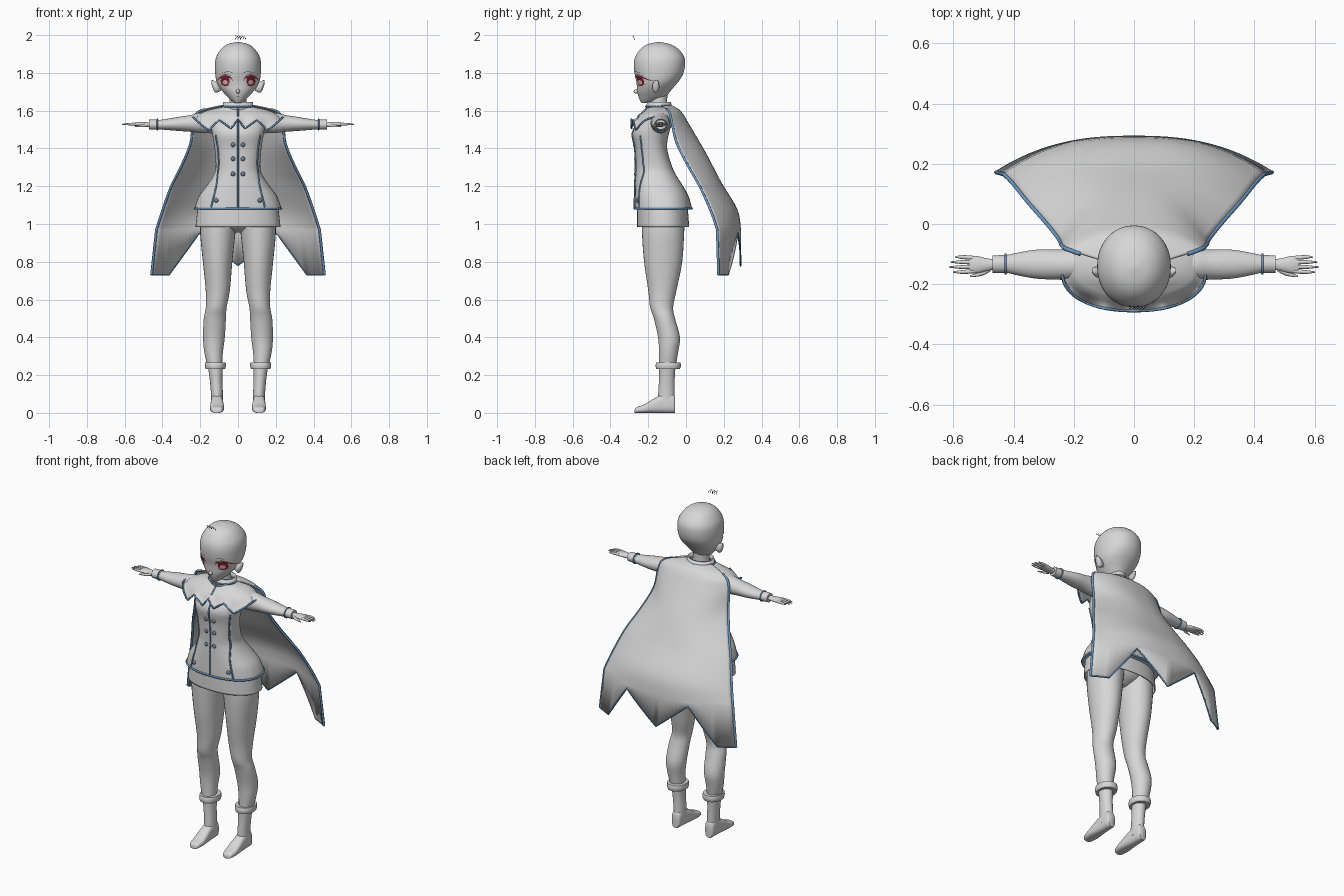
import bpy, bmesh, math
from mathutils import Vector, Matrix
from mathutils.bvhtree import BVHTree

cube = bpy.data.objects.get("Cube")
if cube:
    bpy.data.objects.remove(cube, do_unlink=True)


def material(name, rgb):
    m = bpy.data.materials.new(name)
    m.use_nodes = True
    m.diffuse_color = (*rgb, 1)
    m.node_tree.nodes["Principled BSDF"].inputs["Base Color"].default_value = (*rgb, 1)
    return m


GREY = material("light grey", (.68, .68, .68))
BLUE = material("trim blue", (.15, .32, .55))
SLATE = material("button slate", (.16, .22, .30))
DARK = material("dark line", (.05, .04, .045))
RED = material("eye red", (.20, .015, .03))
PINK = material("eye highlight", (.75, .45, .47))


def finish(name, bm, mat, mirror=False, thick=0):
    """Turn a bmesh into a smooth shaded object, return its surface tree."""
    tree = BVHTree.FromBMesh(bm)
    me = bpy.data.meshes.new(name)
    bm.to_mesh(me)
    bm.free()
    me.materials.append(mat)
    ob = bpy.data.objects.new(name, me)
    bpy.context.collection.objects.link(ob)
    bpy.ops.object.select_all(action='DESELECT')
    ob.select_set(True)
    bpy.context.view_layer.objects.active = ob
    bpy.ops.object.shade_smooth_by_angle(angle=math.radians(50))
    if mirror:
        ob.modifiers.new("Mirror", 'MIRROR')
    if thick:
        mod = ob.modifiers.new("Solidify", 'SOLIDIFY')
        mod.thickness, mod.offset = thick, 0
    return tree


def ring(spec, axis='Z', n=32, p=2):
    """Superellipse from (position, low a, high a, low b, high b)."""
    t, a0, a1, b0, b1 = spec
    pts = []
    for i in range(n):
        ang = 2 * math.pi * i / n
        c, s = math.cos(ang), math.sin(ang)
        a = (a0 + a1) / 2 + (a1 - a0) / 2 * math.copysign(abs(c) ** (2 / p), c)
        b = (b0 + b1) / 2 + (b1 - b0) / 2 * math.copysign(abs(s) ** (2 / p), s)
        pts.append(Vector({'Z': (a, b, t), 'X': (t, a, b), 'Y': (a, t, b)}[axis]))
    return pts


def dense(specs, k):
    """Catmull-Rom smoothing between the given rings."""
    out, last = [], len(specs) - 1
    for i in range(last):
        q = [specs[max(0, min(last, i + d))] for d in (-1, 0, 1, 2)]
        for j in range(k):
            t = j / k
            out.append([b + t / 2 * (c - a + t * (2 * a - 5 * b + 4 * c - d + t * (3 * (b - c) + d - a)))
                        for a, b, c, d in zip(*q)])
    return out + [specs[-1]]


def skin(name, rows, mat, closed=True, caps=True, mirror=False, thick=0, face_front=False):
    bm = bmesh.new()
    vs = [[bm.verts.new(p) for p in row] for row in rows]
    n = len(rows[0])
    for r0, r1 in zip(vs, vs[1:]):
        for i in range(n if closed else n - 1):
            j = (i + 1) % n
            bm.faces.new((r0[i], r0[j], r1[j], r1[i]))
    if closed and caps:
        bm.faces.new(vs[0])
        bm.faces.new(vs[-1])
    bmesh.ops.recalc_face_normals(bm, faces=bm.faces)
    if face_front and sum(f.normal.y for f in bm.faces) > 0:
        bmesh.ops.reverse_faces(bm, faces=bm.faces)
    return finish(name, bm, mat, mirror, thick)


def loft(name, specs, mat=GREY, axis='Z', n=32, p=2, k=4, **kw):
    return skin(name, [ring(s, axis, n, p) for s in dense(specs, k)], mat, **kw)


def sym(*specs):
    return [(z, -rx, rx, yf, yb) for z, rx, yf, yb in specs]


def ball(name, loc, scale, mat, mirror=True):
    bm = bmesh.new()
    bmesh.ops.create_uvsphere(bm, u_segments=16, v_segments=10, radius=1,
                              matrix=Matrix.LocRotScale(Vector(loc), None, Vector(scale)))
    finish(name, bm, mat, mirror)


def tube(name, pts, radius, mat, closed=False, mirror=False):
    cu = bpy.data.curves.new(name, 'CURVE')
    cu.dimensions, cu.bevel_depth, cu.bevel_resolution = '3D', radius, 1
    sp = cu.splines.new('POLY')
    sp.points.add(len(pts) - 1)
    for q, p in zip(sp.points, pts):
        q.co = (*p, 1)
    sp.use_cyclic_u = closed
    cu.materials.append(mat)
    ob = bpy.data.objects.new(name, cu)
    bpy.context.collection.objects.link(ob)
    if mirror:
        ob.modifiers.new("Mirror", 'MIRROR')


def table(x, pairs):
    """Piecewise linear lookup."""
    for (x0, y0), (x1, y1) in zip(pairs, pairs[1:]):
        if x <= x1:
            return y0 + (y1 - y0) * (x - x0) / (x1 - x0)
    return pairs[-1][1]


def drop(trees, x, z, lift=0):
    """Point on the front surface at (x, z)."""
    hits = [t.ray_cast(Vector((x, -1, z)), Vector((0, 1, 0)))[0] for t in trees]
    hits = [h for h in hits if h]
    p = min(hits, key=lambda h: h.y) if hits else trees[0].find_nearest(Vector((x, -.25, z)))[0]
    return p - Vector((0, lift, 0))


def along(pts, step=8):
    return [tuple(a + (b - a) * i / step for a, b in zip(p, q))
            for p, q in zip(pts, pts[1:]) for i in range(step)] + [pts[-1]]


# Head, neck, ears and nose
head = loft("head", sym((1.64, .014, -.235, -.19), (1.648, .028, -.24, -.16), (1.67, .053, -.25, -.11),
                        (1.70, .08, -.258, -.085), (1.73, .102, -.26, -.06), (1.76, .115, -.264, -.035),
                        (1.80, .121, -.273, -.013), (1.85, .122, -.276, -.005), (1.89, .113, -.266, -.012),
                        (1.93, .086, -.237, -.045), (1.953, .052, -.2, -.088), (1.963, .008, -.152, -.138)),
            n=48, p=2.1)
loft("neck", sym((1.58, .055, -.195, -.09), (1.64, .046, -.19, -.1), (1.72, .046, -.19, -.095)))
loft("ears", [(.09, -.165, -.15, 1.705, 1.735), (.115, -.178, -.142, 1.695, 1.752),
              (.13, -.174, -.142, 1.71, 1.76), (.14, -.16, -.148, 1.74, 1.762)], axis='X', n=16, mirror=True)
ball("nose", (0, -.258, 1.702), (.01, .02, .012), GREY, False)


# Painted face
def patch(name, rows, mat, lift, mirror=True):
    rows = [[drop([head], x, z, lift) for x, z in row] for row in rows]
    skin(name, rows, mat, closed=False, mirror=mirror, face_front=True)


def disc(name, x, z, rx, rz, mat, lift, inner=.02):
    angs = [2 * math.pi * i / 20 for i in range(21)]
    patch(name, [[(x + k * rx * math.cos(a), z + k * rz * math.sin(a)) for a in angs]
                 for k in (inner, (1 + inner) / 2, 1)], mat, lift)


def stroke(name, pts, width, mat, lift=.004, mirror=True):
    pts = along(pts, 3)
    n = len(pts) - 1
    half = [width / 2 * (.25 + .75 * math.sin(math.pi * i / n)) for i in range(n + 1)]
    patch(name, [[(x, z + s * h) for (x, z), h in zip(pts, half)] for s in (-1, 0, 1)], mat, lift, mirror)


disc("irises", .068, 1.757, .024, .025, RED, .002)
disc("iris_glints", .068, 1.75, .014, .012, PINK, .003)
stroke("upper_lashes", [(.026, 1.758), (.04, 1.776), (.068, 1.783), (.095, 1.775), (.113, 1.758)], .012, RED)
stroke("lid_lines", [(.035, 1.786), (.068, 1.792), (.098, 1.784)], .003, DARK)
stroke("lower_lashes", [(.04, 1.737), (.068, 1.731), (.095, 1.741)], .004, RED)
stroke("brows", [(.025, 1.802), (.055, 1.807), (.085, 1.8)], .003, DARK)
stroke("mouth", [(-.012, 1.675), (0, 1.673), (.012, 1.675)], .003, DARK, mirror=False)

# Loose strands above the forehead
for i in range(6):
    x = -.014 + .009 * i
    tube("loose_strand", [(x, -.281, 1.998 - .004 * (i % 2)), (x + .006, -.277, 1.988),
                          (x - .002 + .006 * (i % 3), -.272, 1.977)], .0014, DARK)

# Tunic body, skirt and pelvis
torso = loft("tunic", sym((1.078, .228, -.272, .03), (1.1, .225, -.272, .028), (1.15, .205, -.271, .012),
                          (1.2, .168, -.27, -.015), (1.25, .135, -.268, -.047), (1.3, .118, -.266, -.072),
                          (1.4, .124, -.27, -.1), (1.48, .137, -.283, -.09), (1.54, .145, -.25, -.07),
                          (1.58, .14, -.222, -.068), (1.61, .09, -.2, -.08)), n=48, p=2.3)
loft("skirt", sym((1.1, .208, -.256, .004), (1.04, .216, -.257, .01), (.985, .222, -.257, .013)),
     n=48, p=2.2, caps=False, thick=.006)
loft("pelvis", sym((.955, .03, -.16, -.08), (.985, .1, -.22, -.03), (1.03, .18, -.235, -.005),
                   (1.075, .2, -.24, 0)))

# Shoulder mantle with a pointed lower edge
rows = [ring(s, n=96, p=2.2) for s in dense(sym((1.622, .07, -.2, -.085), (1.602, .16, -.215, -.06),
                                                (1.575, .215, -.25, -.045), (1.54, .238, -.289, -.035)), 3)]
POINTS = [(0, 1.555), (.035, 1.505), (.1, 1.55), (.155, 1.495), (.2, 1.53), (.238, 1.565)]
for row, weight in zip(rows[-3:], (.3, .65, 1)):
    for v in row:
        v.z += weight * (table(abs(v.x), POINTS) - v.z)
mantle = skin("mantle", rows, GREY, caps=False)
tube("mantle_trim", [v for v in rows[-1][48:]] + [rows[-1][0]], .005, BLUE)

# Collar
COLLAR = sym((1.6, .081, -.211, -.074), (1.645, .074, -.202, -.084))
loft("collar", COLLAR, k=1, caps=False, thick=.008)
tube("collar_trim", ring((1.622, -.082, .082, -.212, -.073)), .005, BLUE, closed=True)

# Tunic trim and buttons
front = [torso, mantle]
tube("hem_trim", ring((1.083, -.229, .229, -.273, .031), n=48, p=2.3), .006, BLUE, closed=True)
tube("centre_trim", [drop(front, 0, z, .001) for _, z in along([(0, 1.615), (0, 1.085)], 24)], .005, BLUE)
SEAM = [(.118, 1.47), (.106, 1.4), (.101, 1.32), (.115, 1.2), (.142, 1.088)]
tube("panel_trim", [drop([torso], x, z) for x, z in along(SEAM)], .005, BLUE, mirror=True)
for x, z in ((.026, 1.42), (.026, 1.345), (.026, 1.265), (.115, 1.125)):
    ball("buttons", drop([torso], x, z), (.012, .009, .012), SLATE)

# Sleeves, cuffs and hands
loft("sleeves", [(.12, -.185, -.085, 1.48, 1.585), (.2, -.188, -.083, 1.482, 1.588), (.25, -.185, -.085, 1.488, 1.577),
                 (.32, -.182, -.085, 1.493, 1.566), (.38, -.172, -.094, 1.498, 1.556),
                 (.43, -.16, -.105, 1.502, 1.549)], axis='X', mirror=True)
loft("cuffs", [(.42, -.164, -.102, 1.499, 1.553), (.47, -.162, -.105, 1.5, 1.552)],
     axis='X', k=1, mirror=True)
tube("cuff_trim", ring((.427, -.165, -.101, 1.498, 1.554), 'X'), .004, BLUE, closed=True, mirror=True)
loft("palms", [(.46, -.15, -.118, 1.514, 1.538), (.49, -.157, -.114, 1.513, 1.539),
               (.525, -.164, -.106, 1.516, 1.54), (.548, -.16, -.11, 1.52, 1.536)], axis='X', n=20, mirror=True)
for i, tip in enumerate((.594, .61, .615, .602)):
    y0, y1 = -.113 - .0145 * i, -.11 - .0165 * i
    loft("fingers", [(.53, y0 - .007, y0 + .007, 1.521, 1.536), (.57, y1 - .0065, y1 + .0065, 1.522, 1.536),
                     (tip, y1 - .002, y1 + .002, 1.525, 1.53)], axis='X', n=10, mirror=True)
loft("thumbs", [(.475, -.156, -.138, 1.515, 1.532), (.505, -.172, -.156, 1.512, 1.527),
                (.545, -.177, -.171, 1.513, 1.519)], axis='X', n=10, mirror=True)

# Legs, ankle cuffs and shoes
loft("legs", [(1.05, .004, .195, -.235, -.005), (.95, .014, .2, -.233, -.01), (.8, .03, .186, -.222, -.02),
              (.65, .043, .171, -.2, -.05), (.56, .06, .17, -.19, -.068), (.5, .064, .181, -.17, -.058),
              (.4, .07, .185, -.148, -.032), (.32, .08, .178, -.143, -.042), (.24, .085, .16, -.143, -.055)],
     mirror=True)
loft("ankle_cuffs", [(.232, .068, .172, -.158, -.032), (.25, .064, .176, -.161, -.027),
                     (.268, .066, .174, -.157, -.03)], k=3, p=2.2, mirror=True)
loft("boot_shafts", [(.25, .08, .16, -.143, -.055), (.18, .083, .15, -.143, -.06),
                     (.1, .08, .143, -.147, -.06), (.04, .08, .143, -.15, -.06)], mirror=True)
loft("shoes", [(-.272, .095, .128, 0, .016), (-.262, .083, .14, 0, .03), (-.22, .075, .147, 0, .045),
               (-.17, .076, .146, 0, .075), (-.12, .08, .143, 0, .1), (-.07, .083, .141, 0, .1),
               (-.057, .09, .134, 0, .08)], axis='Y', p=2.8, mirror=True)

# Cape: each row gives centre y, centre z, edge x, edge y, edge z
CAPE = [(-.083, 1.628, .08, -.13, 1.628), (-.03, 1.597, .205, -.09, 1.597), (.02, 1.517, .237, -.075, 1.54),
        (.1, 1.38, .25, -.05, 1.43), (.145, 1.295, .298, .01, 1.31), (.19, 1.21, .355, .075, 1.195),
        (.27, 1.075, .403, .135, 1.06), (.288, .97, .432, .165, .97), (.289, .78, .458, .172, .73)]
HEM = [(0, .78), (.45, .95), (.8, .73), (1, .73)]
rows = []
for yc, zc, xe, ye, ze in dense(CAPE[:-1], 4) + CAPE[-1:]:
    row = []
    for i in range(-20, 21):
        u = i / 20
        bend = abs(u) ** 2.5
        row.append(Vector((xe * u, yc + (ye - yc) * bend, zc + (ze - zc) * bend)))
    rows.append(row)
for i, v in enumerate(rows[-1]):
    v.z = table(abs(i - 20) / 20, HEM)
skin("cape", rows, GREY, closed=False, thick=.006)
tube("cape_side_trim", [r[-1] for r in rows[3:]], .007, BLUE, mirror=True)
tube("cape_hem_trim", rows[-1], .0045, BLUE)
